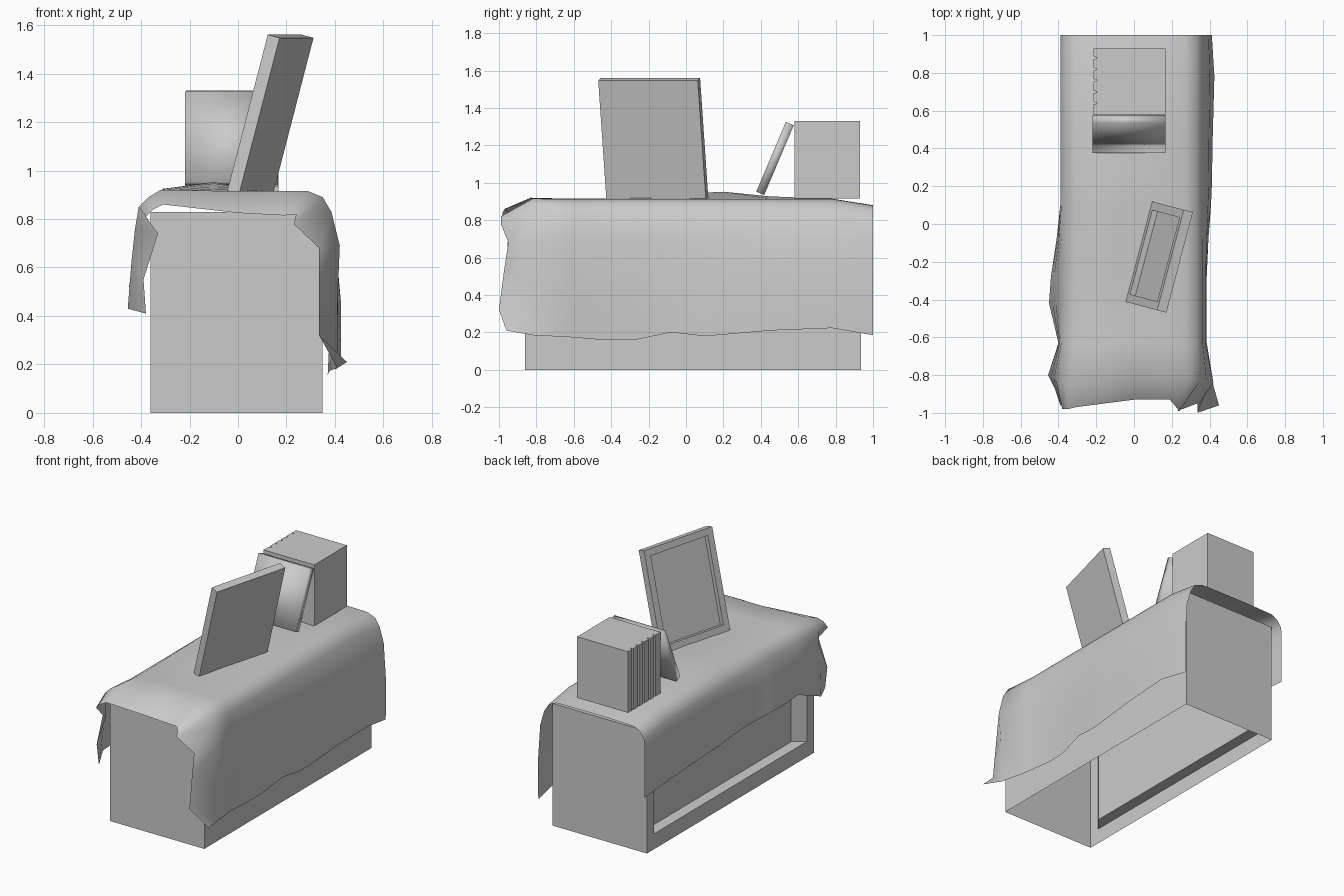
import bpy, bmesh, math
from mathutils import Matrix, Vector

if "Cube" in bpy.data.objects:
    bpy.data.objects.remove(bpy.data.objects["Cube"], do_unlink=True)

GREY = (0.6, 0.6, 0.6, 1)
grey = bpy.data.materials.new("plain_grey")
grey.use_nodes = True
grey.diffuse_color = GREY
grey.node_tree.nodes["Principled BSDF"].inputs["Base Color"].default_value = GREY


def add_object(name, bm, smooth=False):
    bmesh.ops.recalc_face_normals(bm, faces=bm.faces)
    mesh = bpy.data.meshes.new(name)
    bm.to_mesh(mesh)
    bm.free()
    mesh.materials.append(grey)
    for face in mesh.polygons:
        face.use_smooth = smooth
    obj = bpy.data.objects.new(name, mesh)
    bpy.context.collection.objects.link(obj)
    return obj


def box(size):
    bm = bmesh.new()
    bmesh.ops.create_cube(bm, size=1)
    bmesh.ops.scale(bm, vec=size, verts=bm.verts)
    bm.normal_update()
    return bm


def place(bm, matrix):
    bmesh.ops.transform(bm, matrix=matrix, verts=bm.verts)
    return bm


def face_towards(bm, direction):
    return max(bm.faces, key=lambda f: f.normal.dot(direction))


def recess(bm, direction, steps):
    """Step a face of a centred box inward; each step is a scale and a depth."""
    face = face_towards(bm, direction)
    for scale, depth in steps:
        face = bmesh.ops.extrude_discrete_faces(bm, faces=[face])["faces"][0]
        bmesh.ops.scale(bm, vec=scale, verts=face.verts)
        bmesh.ops.translate(bm, vec=-direction * depth, verts=face.verts)


# Cabinet: open underneath, with a sunken panel with slanted ends in its right side
bm = box((0.71, 1.795, 0.83))
bmesh.ops.delete(bm, geom=[face_towards(bm, Vector((0, 0, -1)))], context="FACES_ONLY")
recess(bm, Vector((-1, 0, 0)), [((1, 0.916, 0.747), 0), ((1, 0.903, 0.965), 0.064)])
add_object("cabinet", place(bm, Matrix.Translation((-0.006, 0.037, 0.415))))


# Cloth: cross-sections from right hem to left hem, joined into one sheet
def section(y, bulge_r, bulge_l, hem_r, hem_l, ridge=0, drop=0):
    outline = [(-.39 - bulge_r, hem_r), (-.39 - bulge_r * .7, .62), (-.39 - bulge_r * .4, .73),
               (-.385, .84), (-.355, .885), (-.31, .91 + ridge * .4), (-.1, .915 + ridge),
               (.12, .915), (.27, .913), (.33, .89), (.365, .835),
               (.38 + max(bulge_l, 0) * .5, .7), (.385 + max(bulge_l, 0) * .9, .45),
               (.38 + bulge_l, hem_l)]
    return [(x, y, z - (drop if z > .8 else 0)) for x, z in outline]


front_edge = [(-.38, -.95, .41), (-.39, -.96, .55), (-.33, -.95, .74), (-.38, -.98, .81),
              (-.35, -.98, .84), (-.31, -.97, .86), (0, -.93, .825), (.19, -.93, .815),
              (.24, -.99, .82), (.23, -.99, .78), (.335, -.95, .68), (.335, -.97, .55),
              (.335, -1, .32), (.45, -.96, .21)]
front_bend = [(-.455, -.8, .43), (-.44, -.81, .62), (-.425, -.82, .76), (-.41, -.84, .85),
              (-.37, -.84, .89), (-.32, -.83, .92), (0, -.82, .915), (.2, -.82, .915),
              (.29, -.82, .915), (.35, -.83, .89), (.385, -.84, .83), (.42, -.84, .69),
              (.41, -.83, .45), (.41, -.82, .185)]
rows = [front_edge, front_bend,
        section(-.63, .01, 0, .49, .175),
        section(-.42, .06, -.01, .52, .158),
        section(-.28, .05, -.01, .515, .158, .01),
        section(-.08, .02, .01, .5, .2, .02),
        section(.1, 0, .025, .47, .18, .032),
        section(.2, 0, .03, .46, .188, .037),
        section(.45, 0, .035, .45, .21, .012),
        section(.78, 0, .045, .43, .223),
        section(1, 0, .03, .41, .185, 0, .035)]
bm = bmesh.new()
grid = [[bm.verts.new(p) for p in row] for row in rows]
for a, b in zip(grid, grid[1:]):
    for i in range(len(a) - 1):
        bm.faces.new((a[i], a[i + 1], b[i + 1], b[i]))
cloth = add_object("draped_cloth", bm, smooth=True)
# Keep the crown facing up
if sum(p.normal.z for p in cloth.data.polygons) < 0:
    cloth.data.flip_normals()

# Picture frame: turned, leaning back, with a sunken picture panel
turn, lean = Vector((0.255, 0.967, 0)).normalized(), math.radians(15)
up = Vector((0, 0, 1))
out = up.cross(turn)
facing = out * math.cos(lean) + up * math.sin(lean)
rise = up * math.cos(lean) - out * math.sin(lean)
pose = Matrix((turn, facing, rise)).transposed().to_4x4()
pose.translation = (0.134, -0.175, 1.233)
bm = box((0.55, 0.052, 0.665))
recess(bm, Vector((0, 1, 0)), [((0.836, 1, 0.865), 0), ((1, 1, 1), 0.03)])
add_object("picture_frame", place(bm, pose))

# Row of books: block with grooves between the spines
LEFT, RIGHT, FRONT, BACK = -0.215, 0.167, 0.58, 0.93
profile = [(RIGHT, FRONT), (RIGHT, BACK), (LEFT, BACK)]
for i in range(5):
    y = 0.88 - i * 0.06
    profile += [(LEFT, y + 0.008), (LEFT + 0.022, y), (LEFT, y - 0.008)]
profile.append((LEFT, FRONT))
bm = bmesh.new()
base = bm.faces.new([bm.verts.new((x, y, 0.915)) for x, y in profile])
top = bmesh.ops.extrude_face_region(bm, geom=[base], use_keep_orig=True)["geom"]
bmesh.ops.translate(bm, vec=(0, 0, 0.415),
                    verts=[v for v in top if isinstance(v, bmesh.types.BMVert)])
add_object("book_row", bm)

# Book leaning against the row
tilt = Matrix.Translation((-0.027, 0.476, 1.13)) @ Matrix.Rotation(math.radians(-23), 4, "X")
add_object("leaning_book", place(box((0.385, 0.046, 0.405)), tilt), smooth=True)
